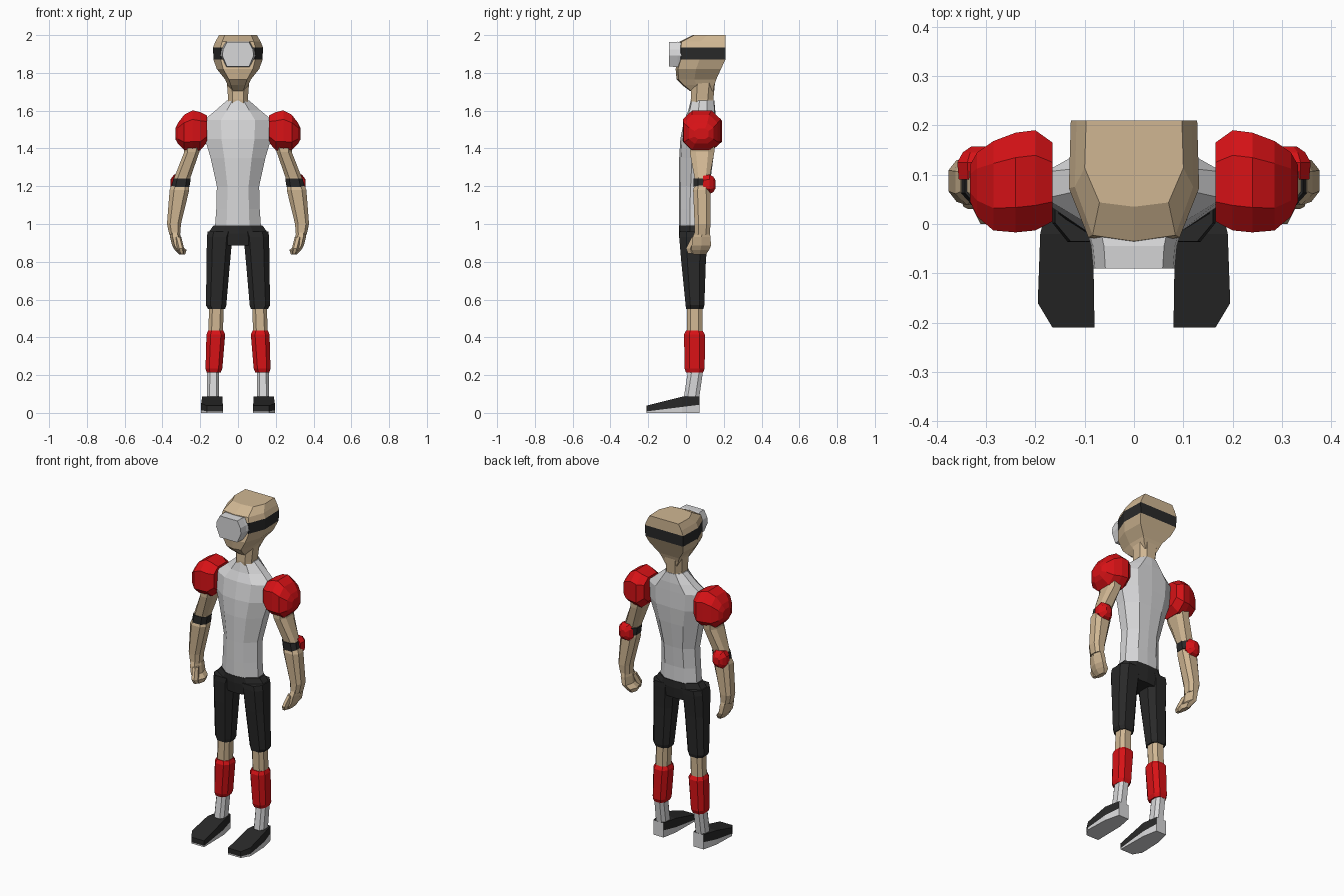
import bpy, bmesh, math
from mathutils import Vector


def material(name, rgb):
    m = bpy.data.materials.new(name)
    m.diffuse_color = (*rgb, 1)
    return m


SKIN = material("skin", (0.63, 0.47, 0.29))
RED = material("red", (0.68, 0.006, 0.008))
DARK = material("charcoal", (0.022, 0.022, 0.022))
LIGHT = material("light grey", (0.68, 0.68, 0.69))

# Unit cross-sections, stretched into each section's bounding box
OCT = [(-.55, -1), (.55, -1), (1, -.5), (1, .5), (.55, 1), (-.55, 1), (-1, .5), (-1, -.5)]
HEX = [(-.5, -1), (.5, -1), (1, 0), (.5, 1), (-.5, 1), (-1, 0)]
CROWN = [(-.7, -.9), (0, -1), (.7, -.9), (1, -.1), (.97, 1), (-.97, 1), (-1, -.1)]
TORSO = [(-.5, -.9), (0, -1), (.5, -.9), (1, -.25), (1, .4), (.55, .95), (0, 1), (-.55, .95),
         (-1, .4), (-1, -.25)]


def loft(name, sections, mats, shape=OCT, axis="z", rule=None, mirror=False):
    """Each section is (position on axis, a0, a1, b0, b1): a box holding the shape."""
    bm = bmesh.new()
    rings = []
    for t, a0, a1, b0, b1 in sections:
        ring = []
        for u, v in shape:
            a, b = (a0 + a1 + u * (a1 - a0)) / 2, (b0 + b1 + v * (b1 - b0)) / 2
            co = {"z": (a, b, t), "x": (t, b, a), "y": (a, t, b)}[axis]
            ring.append(bm.verts.new(co))
        rings.append(ring)
    n = len(shape)
    for r, s in zip(rings, rings[1:]):
        for i in range(n):
            bm.faces.new((r[i], r[(i + 1) % n], s[(i + 1) % n], s[i]))
    bm.faces.new(rings[0])
    bm.faces.new(rings[-1])
    return finish(name, bm, mats, rule, mirror)


def finish(name, bm, mats, rule=None, mirror=False):
    bmesh.ops.recalc_face_normals(bm, faces=bm.faces[:])
    if rule:
        for f in bm.faces:
            f.material_index = rule(f.calc_center_median(), f.normal)
    me = bpy.data.meshes.new(name)
    bm.to_mesh(me)
    bm.free()
    for m in mats:
        me.materials.append(m)
    ob = bpy.data.objects.new(name, me)
    bpy.context.collection.objects.link(ob)
    if mirror:
        mod = ob.modifiers.new("mirror", "MIRROR")
        mod.use_mirror_merge = False
    return ob


# Head with the dark band picked out by height
loft("head", [
    (1.705, -.04, .04, .02, .145), (1.735, -.055, .055, -.02, .15),
    (1.765, -.068, .068, -.05, .16), (1.82, -.112, .112, -.055, .185),
    (1.87, -.13, .13, -.04, .208), (1.935, -.132, .132, -.04, .21),
    (1.965, -.12, .12, -.035, .21), (2.0, -.1, .1, .035, .21)],
    [SKIN, DARK], CROWN,
    rule=lambda c, n: int(1.87 < c.z < 1.935 and abs(n.z) < .5))

# Goggles on the face
loft("goggles", [(-.09, -.083, .083, 1.833, 1.963), (-.045, -.087, .087, 1.832, 1.965),
                 (.0, -.1, .1, 1.84, 1.955)], [LIGHT],
     [(-.7, -1), (.7, -1), (1, -.1), (.95, .4), (.7, 1), (-.7, 1), (-.95, .4), (-1, -.1)], "y")

# Neck
loft("neck", [(1.6, -.06, .06, .03, .15), (1.66, -.052, .052, .025, .145),
              (1.76, -.06, .06, .03, .155)], [SKIN])

# Shirt
loft("shirt", [
    (.98, -.122, .122, -.036, .115), (1.08, -.115, .115, -.036, .115),
    (1.2, -.112, .112, -.036, .125), (1.35, -.145, .145, -.036, .145),
    (1.45, -.175, .175, -.03, .155), (1.55, -.18, .18, -.01, .155),
    (1.6, -.12, .12, .012, .155), (1.655, -.058, .058, .025, .15)], [LIGHT], TORSO)

# Shorts: hips and legs
loft("shorts_hips", [(.885, -.1, .1, -.03, .11), (.95, -.16, .16, -.037, .118),
                     (.992, -.13, .13, -.038, .118)], [DARK], TORSO)
loft("shorts_leg", [
    (.96, .02, .16, -.035, .116), (.93, .03, .165, -.036, .115), (.8, .042, .166, -.025, .105),
    (.57, .062, .17, -.002, .097), (.55, .068, .158, .0, .092)], [DARK], mirror=True)

# Lower legs: skin above, sock below
loft("lower_leg", [
    (.57, .075, .152, .004, .088), (.42, .08, .158, .004, .088), (.32, .09, .165, .005, .09),
    (.22, .1, .163, .01, .09), (.08, .1, .165, -.012, .07)], [SKIN, LIGHT],
    rule=lambda c, n: int(c.z < .3), mirror=True)
loft("shin_guard", [
    (.435, .077, .158, .0, .088), (.415, .068, .167, -.01, .1), (.235, .083, .172, -.008, .099),
    (.213, .092, .165, .0, .09)], [RED], mirror=True)

# Shoes: wedge prisms cut from a plan outline, dark above a pale sole
PLAN = [(.08, -.21), (.165, -.21), (.195, -.16), (.19, -.02), (.168, .072), (.1, .072), (.083, -.02)]


def top_z(y):
    return .038 + .05 * min(1, (y + .21) / .2)


def sole_z(y):
    return .008 + .035 * (y + .21) / .28


def shoe(name, low, high, mats, rule=None):
    bm = bmesh.new()
    lo = [bm.verts.new((x, y, low(y))) for x, y in PLAN]
    hi = [bm.verts.new((x, y, high(y))) for x, y in PLAN]
    for i in range(len(PLAN)):
        j = (i + 1) % len(PLAN)
        bm.faces.new((lo[i], lo[j], hi[j], hi[i]))
    bm.faces.new(lo)
    # top: flat heel strip and sloping toe
    bm.faces.new((hi[0], hi[1], hi[2], hi[3], hi[6]))
    bm.faces.new((hi[6], hi[3], hi[4], hi[5]))
    return finish(name, bm, mats, rule, True)


shoe("shoe_upper", sole_z, top_z, [DARK, LIGHT], lambda c, n: int(n.y > .8))
shoe("shoe_sole", lambda y: 0, sole_z, [LIGHT])

# Arms
loft("upper_arm", [(1.46, .185, .285, .02, .155), (1.38, .205, .285, .02, .15),
                   (1.245, .252, .338, .045, .125), (1.18, .262, .35, .048, .125)],
     [SKIN], mirror=True)
loft("arm_band", [(1.242, .25, .342, .04, .13), (1.195, .257, .352, .04, .13)], [DARK], mirror=True)
loft("forearm", [
    (1.205, .262, .352, .046, .125), (1.18, .258, .362, .038, .13), (1.0, .302, .376, .045, .13),
    (.945, .306, .364, .045, .125)], [SKIN], mirror=True)

# Hands curl inward, with a thumb in front
loft("hand", [
    (.955, .308, .362, .045, .125), (.93, .302, .36, .035, .13), (.885, .298, .348, .03, .132),
    (.862, .272, .335, .03, .122), (.838, .28, .31, .04, .105)], [SKIN], HEX, mirror=True)
loft("thumb", [(.93, .3, .335, .03, .07), (.87, .285, .32, .0, .045),
               (.845, .285, .31, .01, .05)], [SKIN], HEX, mirror=True)

# Shoulder pads, stacked outward from the torso
loft("shoulder_pad", [
    (.165, 1.43, 1.575, .005, .165), (.2, 1.39, 1.592, -.013, .19), (.24, 1.388, 1.602, -.017, .185),
    (.285, 1.392, 1.578, -.013, .168), (.318, 1.425, 1.535, .015, .145),
    (.332, 1.45, 1.505, .045, .12)], [RED], axis="x", mirror=True)

# Elbow pads, domes behind the elbows
loft("elbow_pad", [(.09, .27, .355, 1.165, 1.255), (.125, .268, .358, 1.158, 1.262),
                   (.145, .28, .347, 1.17, 1.25), (.157, .298, .33, 1.19, 1.23)],
     [RED], axis="y", mirror=True)
